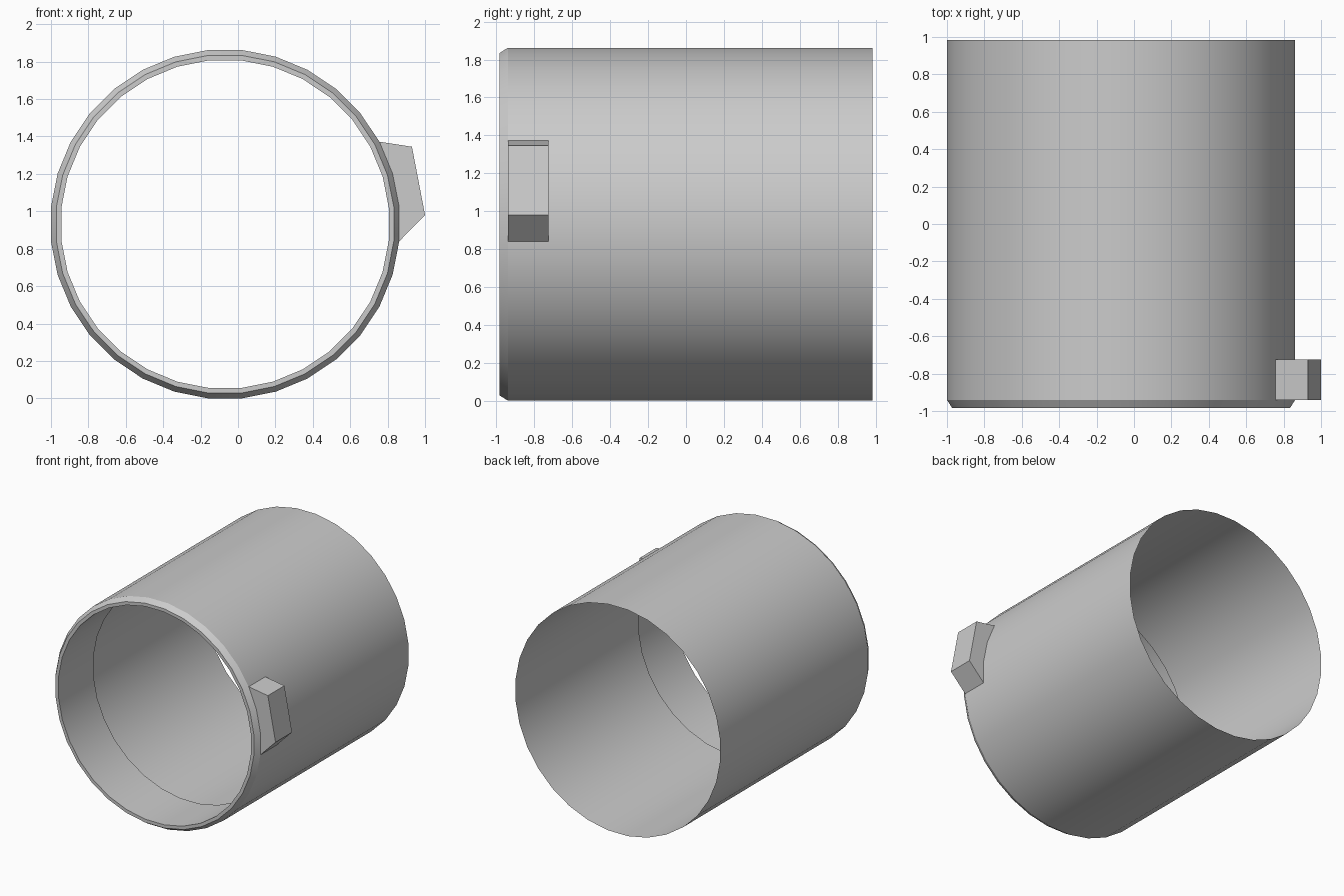
import bpy, bmesh, math

if "Cube" in bpy.data.objects:
    bpy.data.objects.remove(bpy.data.objects["Cube"])

SIDES = 32
R = 0.9355            # corner radius of outer wall
CX, CZ = -0.069, 0.931


def ring_point(k, r):
    a = 2 * math.pi * (k + 0.5) / SIDES
    return CX + r * math.cos(a), CZ + r * math.sin(a)


def finish(name, bm, smooth):
    bmesh.ops.recalc_face_normals(bm, faces=bm.faces)
    mesh = bpy.data.meshes.new(name)
    bm.to_mesh(mesh)
    bm.free()
    obj = bpy.data.objects.new(name, mesh)
    bpy.context.collection.objects.link(obj)
    if smooth:
        bpy.ops.object.select_all(action='DESELECT')
        obj.select_set(True)
        bpy.context.view_layer.objects.active = obj
        bpy.ops.object.shade_smooth_by_angle(angle=math.radians(28))
    return obj


# Tube: outer wall, chamfer, front lip and short inner sleeve (radius, y)
profile = [(R, 0.985), (R, -0.94), (0.907, -0.985), (0.88, -0.985), (0.88, -0.53)]
bm = bmesh.new()
rings = []
for r, y in profile:
    ring = []
    for k in range(SIDES):
        x, z = ring_point(k, r)
        ring.append(bm.verts.new((x, y, z)))
    rings.append(ring)
for a, b in zip(rings, rings[1:]):
    for k in range(SIDES):
        n = (k + 1) % SIDES
        bm.faces.new((a[k], b[k], b[n], a[n]))
finish("tube", bm, True)

# Side lug: grows out of three wall panels near the front lip
outline = [(1.0, 0.98), (0.93, 1.345)] + [ring_point(k, R) for k in (2, 1, 0, -1)]
bm = bmesh.new()
front = [bm.verts.new((x, -0.94, z)) for x, z in outline]
back = [bm.verts.new((x, -0.725, z)) for x, z in outline]
bm.faces.new(front)
bm.faces.new(back[::-1])
for i in (0, 1, 5):   # outer, top and bottom; the wall closes the inner side
    j = (i + 1) % 6
    bm.faces.new((front[j], front[i], back[i], back[j]))
finish("side_lug", bm, False)
